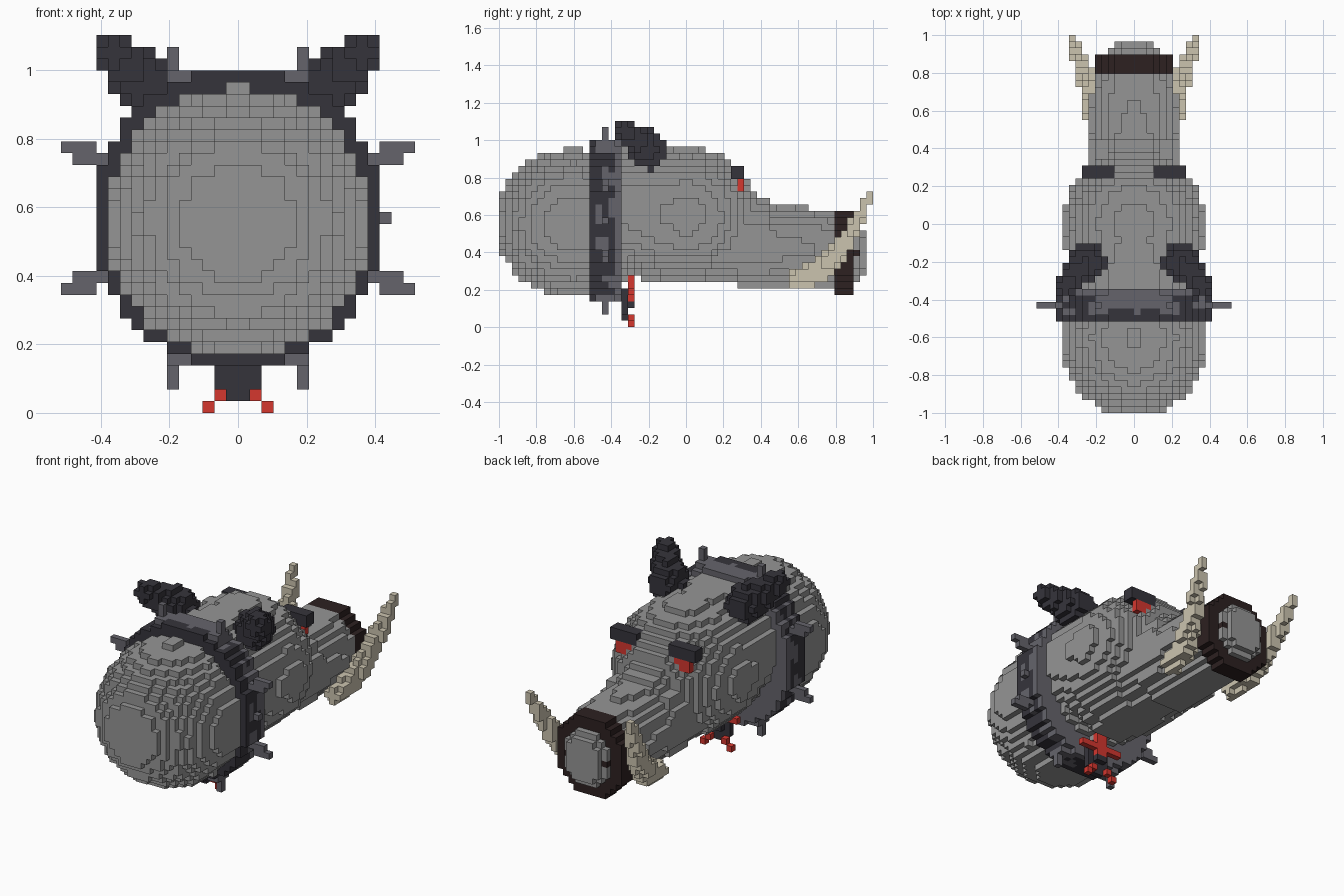
import bpy
import bmesh
import math
from mathutils import Vector

V = 2 / 58  # edge length of one block

cube = bpy.data.objects.get("Cube")
if cube:
    bpy.data.objects.remove(cube)

COLOURS = {
    "grey_hide": (0.3, 0.3, 0.3),
    "dark_iron": (0.036, 0.034, 0.044),
    "light_iron": (0.13, 0.127, 0.148),
    "brown_leather": (0.026, 0.015, 0.015),
    "ivory": (0.6, 0.55, 0.43),
    "red": (0.66, 0.038, 0.028),
}
materials = {}
for name, rgb in COLOURS.items():
    mat = bpy.data.materials.new(name)
    mat.use_nodes = True
    mat.diffuse_color = (*rgb, 1)
    bsdf = next(n for n in mat.node_tree.nodes if n.type == "BSDF_PRINCIPLED")
    bsdf.inputs["Base Color"].default_value = (*rgb, 1)
    materials[name] = mat

# Every block belongs to one part; later parts replace earlier ones
blocks = {}


def put(part, colour, cell):
    blocks[cell] = (part, colour)


def box(part, colour, xs, ys, zs, mirror=False):
    """Fill the half-open block ranges, optionally on both sides."""
    for x in range(*xs):
        for y in range(*ys):
            for z in range(*zs):
                put(part, colour, (x, y, z))
                if mirror:
                    put(part.replace("left", "right"), colour, (-1 - x, y, z))


def ellipsoid(part, colour, centre, radii, mirror=False):
    spans = [range(math.floor(c - r), math.ceil(c + r) + 1) for c, r in zip(centre, radii)]
    for x in spans[0]:
        for y in spans[1]:
            for z in spans[2]:
                d = sum(((k + 0.5 - c) / r) ** 2 for k, c, r in zip((x, y, z), centre, radii))
                if d <= 1:
                    box(part, colour, (x, x + 1), (y, y + 1), (z, z + 1), mirror)


def disc(part, colour, y, centre_z, rx, rz):
    """One layer of blocks, elliptical in x and z."""
    ellipsoid(part, colour, (0, y + 0.5, centre_z), (rx, 0.4, rz))


def tube(part, colour, path, steps=10):
    """Mirrored tapering tube through (x, y, z, radius) points."""
    for a, b in zip(path, path[1:]):
        for i in range(steps + 1):
            x, y, z, r = Vector(a).lerp(Vector(b), i / steps)
            ellipsoid(part, colour, (x, y, z), (r * 0.9, r, r), True)


# Rounded back with a flat end
for y in range(-29, -6):
    s = math.sqrt(1 - ((y + 18) / 12.2) ** 2)
    disc("back", "grey_hide", y, 16.1, 11.3 * s, 11.5 * s)

# Skull, the neck joining it to the collar, and jaw
ellipsoid("skull", "grey_hide", (0, 0, 17.3), (10.9, 11.4, 10.7))
for y in range(-10, -3):
    t = (y + 10) / 6
    disc("neck", "grey_hide", y, 18.6 - 1.3 * t, 10 + 0.6 * t, 9.7 + t)
for y in range(-7, 8):
    disc("jaw", "grey_hide", y, 13, 7.2, 6)

# Tapering snout, leather band and nose
for y in range(8, 13):
    disc("snout_root", "grey_hide", y, 13, 7.2, 7)
for y in range(13, 23):
    t = (y - 8) / 17
    disc("snout", "grey_hide", y, 12.7 - 0.7 * t, 7.2 - t, 6.7 - 0.7 * t)
for y in range(23, 26):
    disc("snout_band", "brown_leather", y, 11.5, 6.2, 6.6)
disc("nose", "grey_hide", 26, 11.5, 4.2, 4.6)
disc("nose", "grey_hide", 27, 11.5, 3.4, 4)
box("left_nostril", "brown_leather", (3, 4), (26, 27), (11, 12), True)

# Iron collar: dark band with worn patches and a light rim
for y in range(-15, -10):
    disc("collar", "dark_iron", y, 16.5, 12.4, 12.8)
disc("collar", "light_iron", -11, 16.5, 12.4, 12.8)
for (x, y, z), (part, colour) in list(blocks.items()):
    if part == "collar" and -15 < y < -11:
        angle = math.atan2(z - 16, x + 0.5)
        worn = math.sin(angle * 13) + math.sin(y * 2.1 + angle * 5) > 0.35
        if worn or (z > 26 and y > -14):
            put(part, "light_iron", (x, y, z))

# Collar spikes
Y_SPIKE = (-13, -12)
box("left_upper_spike", "light_iron", (12, 15), Y_SPIKE, (22, 23), True)
box("left_upper_spike", "light_iron", (11, 14), Y_SPIKE, (21, 22), True)
box("left_lower_spike", "light_iron", (11, 14), Y_SPIKE, (11, 12), True)
box("left_lower_spike", "light_iron", (12, 15), Y_SPIKE, (10, 11), True)
box("left_top_spike", "light_iron", (5, 6), Y_SPIKE, (29, 31), True)
box("left_top_spike", "light_iron", (4, 6), (-14, -11), (28, 29), True)
box("left_bottom_spike", "light_iron", (5, 6), Y_SPIKE, (2, 4), True)
box("left_bottom_spike", "light_iron", (4, 6), (-14, -11), (4, 5), True)
box("side_stud", "light_iron", (12, 13), Y_SPIKE, (16, 17))

# Ears and tusks
tube("left_ear", "dark_iron", [(7.1, -5.8, 27.4, 3), (9.3, -7.9, 29.2, 2.2), (10.6, -9.6, 30.6, 1.5)])
tube("left_tusk", "ivory", [(6.4, 17.4, 7.6, 1.6), (6.8, 20.5, 8.6, 1.8), (7.6, 23.5, 11.5, 1.5),
                            (8.6, 26, 15.5, 1.2), (9.5, 28.4, 20.4, 0.7)])

# Brows and eyes
box("left_brow", "dark_iron", (3, 8), (7, 9), (23, 25), True)
box("left_eye", "red", (4, 7), (8, 9), (22, 23), True)
box("left_eye", "red", (5, 7), (8, 9), (21, 22), True)

# Hanging pendant with red trim
box("pendant", "dark_iron", (0, 2), (-10, -9), (2, 6), True)
box("pendant", "dark_iron", (0, 1), (-10, -9), (1, 2), True)
box("pendant", "dark_iron", (0, 1), (-9, -8), (3, 4), True)
box("pendant", "red", (0, 1), (-9, -8), (4, 8), True)
box("pendant", "red", (0, 4), (-9, -8), (5, 6), True)
box("pendant", "red", (1, 2), (-9, -8), (1, 2), True)
box("pendant", "red", (2, 3), (-9, -8), (0, 1), True)

# Turn the outer block sides into one mesh per part
parts = {}
for cell, (part, colour) in blocks.items():
    parts.setdefault(part, []).append((cell, colour))

for part, cells in parts.items():
    bm = bmesh.new()
    names = sorted({colour for _, colour in cells})
    for cell, colour in cells:
        middle = Vector(cell) + Vector((0.5, 0.5, 0.5))
        for axis in range(3):
            for sign in (-1, 1):
                n = Vector((0, 0, 0))
                n[axis] = sign
                if tuple(int(a + b) for a, b in zip(cell, n)) in blocks:
                    continue
                u = Vector((0, 0, 0))
                u[(axis + 1) % 3] = 0.5
                w = n.cross(u)
                c = middle + n / 2
                corners = [c + u + w, c - u + w, c - u - w, c + u - w]
                face = bm.faces.new([bm.verts.new(p * V) for p in corners])
                face.material_index = names.index(colour)
    bmesh.ops.remove_doubles(bm, verts=bm.verts, dist=V / 20)
    mesh = bpy.data.meshes.new(part)
    bm.to_mesh(mesh)
    bm.free()
    for name in names:
        mesh.materials.append(materials[name])
    bpy.context.collection.objects.link(bpy.data.objects.new(part, mesh))
